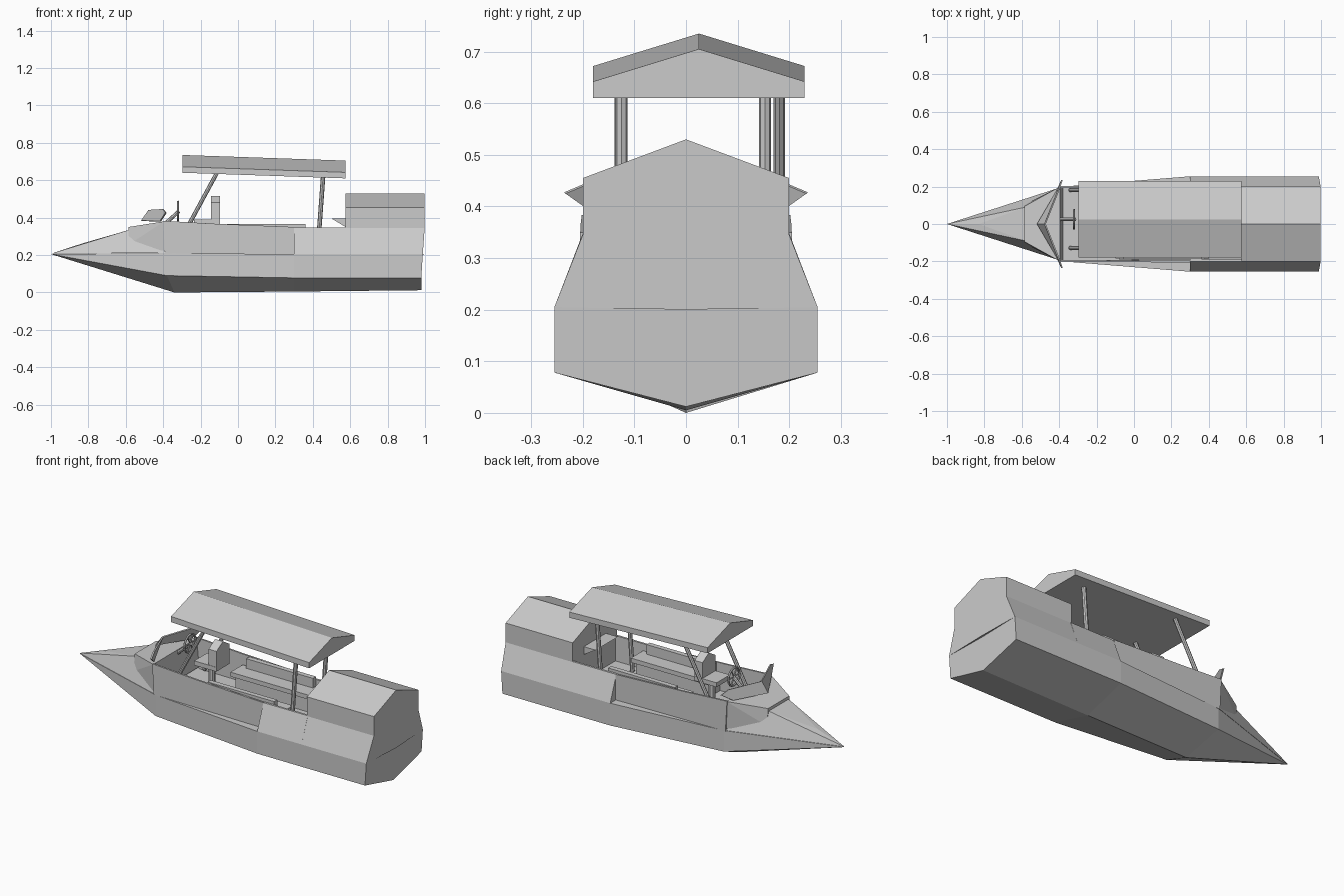
import bpy, bmesh, math
from mathutils import Vector

if "Cube" in bpy.data.objects:
    bpy.data.objects.remove(bpy.data.objects["Cube"])


def finish(name, bm, thick=0):
    bmesh.ops.remove_doubles(bm, verts=bm.verts, dist=1e-5)
    bmesh.ops.recalc_face_normals(bm, faces=bm.faces)
    me = bpy.data.meshes.new(name)
    bm.to_mesh(me)
    bm.free()
    ob = bpy.data.objects.new(name, me)
    bpy.context.collection.objects.link(ob)
    if thick:
        m = ob.modifiers.new("thickness", "SOLIDIFY")
        m.thickness = thick
        m.offset = 0
    return ob


def loft(name, rings):
    """Closed skin through matching rings of 3D points, with end caps."""
    bm = bmesh.new()
    vs = [[bm.verts.new(p) for p in r] for r in rings]
    n = len(rings[0])
    for a, b in zip(vs, vs[1:]):
        for i in range(n):
            j = (i + 1) % n
            bm.faces.new((a[i], a[j], b[j], b[i]))
    for r in (vs[0], vs[-1]):
        if len({tuple(v.co) for v in r}) > 2:
            bm.faces.new(r)
    return finish(name, bm)


def sheet(name, faces, thick):
    bm = bmesh.new()
    for f in faces:
        bm.faces.new([bm.verts.new(p) for p in f])
    return finish(name, bm, thick)


def hull_of(name, pts):
    bm = bmesh.new()
    for p in pts:
        bm.verts.new(p)
    bmesh.ops.convex_hull(bm, input=bm.verts)
    bmesh.ops.dissolve_limit(bm, angle_limit=0.01, verts=bm.verts, edges=bm.edges)
    return finish(name, bm)


def box(name, x0, x1, y0, y1, z0, z1):
    return hull_of(name, [(x, y, z) for x in (x0, x1) for y in (y0, y1) for z in (z0, z1)])


def rod(name, a, b, r, sides=8):
    a, b = Vector(a), Vector(b)
    bpy.ops.mesh.primitive_cylinder_add(vertices=sides, radius=r, depth=(b - a).length, location=(a + b) / 2)
    ob = bpy.context.object
    ob.name = name
    ob.rotation_euler = (b - a).to_track_quat('Z', 'Y').to_euler()
    return ob


def both(pts):
    """Half section from the centre line, mirrored into a full ring."""
    return pts + [(x, -y, z) for x, y, z in reversed(pts) if y > 0]


def pm(x, y, z):
    return [(x, y, z), (x, -y, z)]


# Hull
loft("hull", [
    [(-1, 0, .205)] * 5,
    both([(-.34, 0, 0), (-.38, .2, .09), (-.38, .2, .21)]),
    both([(.3, 0, .005), (.3, .255, .078), (.3, .255, .205)]),
    both([(.98, 0, .012), (.98, .255, .078), (.988, .255, .205)])])

# Pointed foredeck and raised dash behind it
hull_of("foredeck", [(-1, 0, .207), (-.83, 0, .263)] + pm(-.58, .09, .335) + pm(-.38, .2, .212))
hull_of("dash", pm(-.585, .095, .35) + pm(-.585, .105, .255) + pm(-.395, .2, .38) + pm(-.38, .2, .22))

# Rear cabin with pitched roof, merging with the sloping stern sides
loft("cabin", [
    both([(x, 0, .2), (x - d, .255, .205), (x, .2, .345), (x, .2, .455), (x, 0, .53)])
    for x, d in ((.575, 0), (.998, .01))])
hull_of("cabin_step", pm(.575, .1, .395) + pm(.575, .1, .35) + pm(.5, .1, .395))

# Cockpit sides
for s, side in ((1, "left"), (-1, "right")):
    sheet(side + "_side_panel", [[(-.4, s * .197, .383), (-.39, s * .197, .208), (.3, s * .2, .205),
                                  (.3, s * .2, .35), (-.12, s * .199, .367)]], .01)
    loft(side + "_quarter", [[(x, s * y, z) for y, z in
                              ((.185, .205), (.255, .205), (.2, .348), (.188, .348))] for x in (.3, .58)])
    # Bench with backrest
    box(side + "_bench_base", -.08, .38, s * .09, s * .19, .205, .285)
    box(side + "_bench_cushion", -.1, .4, s * .075, s * .185, .285, .31)
    box(side + "_bench_back", -.06, .36, s * .16, s * .188, .31, .365)

# V-shaped wind deflector with pointed wing tips
sheet("wind_deflector", [[(-.515, 0, .383), (-.415, s * .17, .38), (-.385, s * .235, .426),
                          (-.4, s * .19, .445), (-.475, 0, .44)] for s in (1, -1)], .008)

# Canopy, slightly off centre and tilted to the rear
loft("canopy", [[(x, y, z + d) for y, z in
                 ((-.18, .61), (.23, .61), (.23, .642), (.025, .705), (-.18, .642))]
                for x, d in ((-.297, .03), (.575, 0))])
for y, side in ((-.128, "right"), (.181, "left")):
    rod(side + "_front_post", (-.34, y, .22), (-.115, y, .635), .011)
for y, side in ((-.125, "right"), (.153, "left")):
    rod(side + "_rear_post", (.425, y, .21), (.455, y, .62), .012)

# Helm seat
box("seat_pad", -.235, -.095, -.06, .06, .365, .39)
loft("seat_back", [[(x, y, z) for y, z in ((-.058, .38), (.058, .38), (.058, .48), (0, .515), (-.058, .48))]
                   for x in (-.145, -.095)])
rod("seat_post", (-.165, 0, .205), (-.165, 0, .37), .018)
hull_of("seat_foot", [(-.165 + r * math.cos(a * math.pi / 4), r * math.sin(a * math.pi / 4), z)
                      for r, z in ((.055, .207), (.03, .235)) for a in range(8)])

# Steering wheel
bpy.ops.mesh.primitive_torus_add(major_radius=.05, minor_radius=.006, major_segments=16, minor_segments=6,
                                 location=(-.32, .025, .435), rotation=(0, math.pi / 2, 0))
bpy.context.object.name = "wheel_rim"
for i in range(3):
    a = i * math.pi / 3
    dy, dz = .05 * math.cos(a), .05 * math.sin(a)
    rod("wheel_spoke", (-.32, .025 - dy, .435 - dz), (-.32, .025 + dy, .435 + dz), .004, 6)
rod("wheel_column", (-.42, .025, .34), (-.315, .025, .435), .01)
